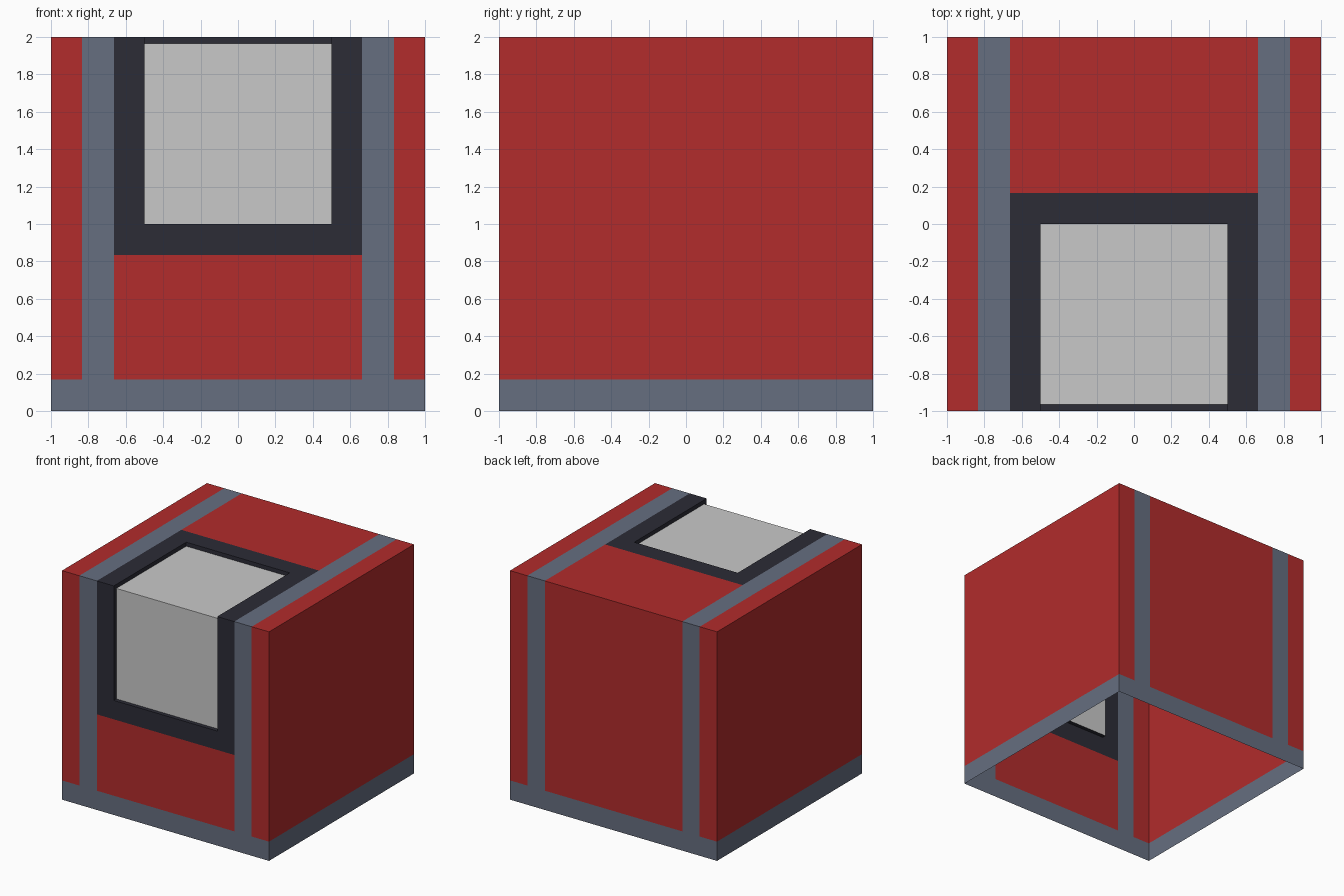
import bpy, bmesh
from mathutils import Vector

if "Cube" in bpy.data.objects:
    bpy.data.objects.remove(bpy.data.objects["Cube"])


def material(name, rgb):
    m = bpy.data.materials.new(name)
    m.diffuse_color = (*rgb, 1)
    m.use_nodes = True
    m.node_tree.nodes["Principled BSDF"].inputs["Base Color"].default_value = m.diffuse_color
    return m


RED, GREY, DARK, PALE = range(4)
MATS = [material("red", (0.445, 0.025, 0.025)),
        material("slate grey", (0.133, 0.156, 0.216)),
        material("dark charcoal", (0.025, 0.025, 0.037)),
        material("pale grey", (0.584, 0.584, 0.584))]

A, B = 0.664, 0.833      # inner and outer edge of the stripes
H = 0.168                # height of the base band
W, D = 0.5, 0.035        # window half width and recess depth
FZ, FY = 0.835, 0.167    # lower and rear limit of the window frame


def sheet(bm, origin, u, v, us, vs, rule):
    """Flat panel cut along us and vs; rule(u, v) gives a colour or None for a hole."""
    o, u, v = Vector(origin), Vector(u), Vector(v)
    for a, b in zip(us, us[1:]):
        for c, d in zip(vs, vs[1:]):
            mat = rule((a + b) / 2, (c + d) / 2)
            if mat is None:
                continue
            pts = [(a, c), (b, c), (b, d), (a, d)]
            f = bm.faces.new([bm.verts.new(o + u * s + v * t) for s, t in pts])
            f.material_index = mat


def finish(name, bm):
    bmesh.ops.remove_doubles(bm, verts=bm.verts, dist=1e-5)
    me = bpy.data.meshes.new(name)
    bm.to_mesh(me)
    bm.free()
    for m in MATS:
        me.materials.append(m)
    ob = bpy.data.objects.new(name, me)
    bpy.context.collection.objects.link(ob)


X, Y, Z = (1, 0, 0), (0, 1, 0), (0, 0, 1)
NX, NY = (-1, 0, 0), (0, -1, 0)
STRIPES = [-1, -B, -A, A, B, 1]


def stripe(x, z=1):
    return GREY if z < H or A < abs(x) < B else RED


# Hollow shell, open at the bottom
bm = bmesh.new()
sheet(bm, (0, -1, 0), X, Z, STRIPES, [0, H, FZ, 2],
      lambda x, z: None if abs(x) < A and z > FZ else stripe(x, z))
sheet(bm, (0, 1, 0), NX, Z, STRIPES, [0, H, 2], stripe)
sheet(bm, (0, 0, 2), X, Y, STRIPES, [-1, FY, 1],
      lambda x, y: None if abs(x) < A and y < FY else stripe(x))
for side, along in ((1, Y), (-1, NY)):
    sheet(bm, (side, 0, 0), along, Z, [-1, 1], [0, H, 2],
          lambda y, z: GREY if z < H else RED)
finish("box_shell", bm)

# Frame wrapping over the front top edge, with recess walls
bm = bmesh.new()
sheet(bm, (0, -1, 0), X, Z, [-A, -W, W, A], [FZ, 1, 2],
      lambda x, z: None if abs(x) < W and z > 1 else DARK)
sheet(bm, (0, 0, 2), X, Y, [-A, -W, W, A], [-1, 0, FY],
      lambda x, y: None if abs(x) < W and y < 0 else DARK)
for side, along in ((1, NY), (-1, Y)):
    s = along[1]
    sheet(bm, (side * W, 0, 0), along, Z, sorted([-s, s * (D - 1), 0]), [1, 2 - D, 2],
          lambda y, z: DARK if y * s < D - 1 or z > 2 - D else None)
sheet(bm, (0, 0, 1), X, Y, [-W, W], [-1, D - 1], lambda x, y: DARK)
sheet(bm, (0, 0, 0), X, Z, [-W, W], [2 - D, 2], lambda x, z: DARK)
finish("window_frame", bm)

# Recessed pale window, front and top
bm = bmesh.new()
sheet(bm, (0, D - 1, 0), X, Z, [-W, W], [1, 2 - D], lambda x, z: PALE)
sheet(bm, (0, 0, 2 - D), X, Y, [-W, W], [D - 1, 0], lambda x, y: PALE)
finish("window_panel", bm)
